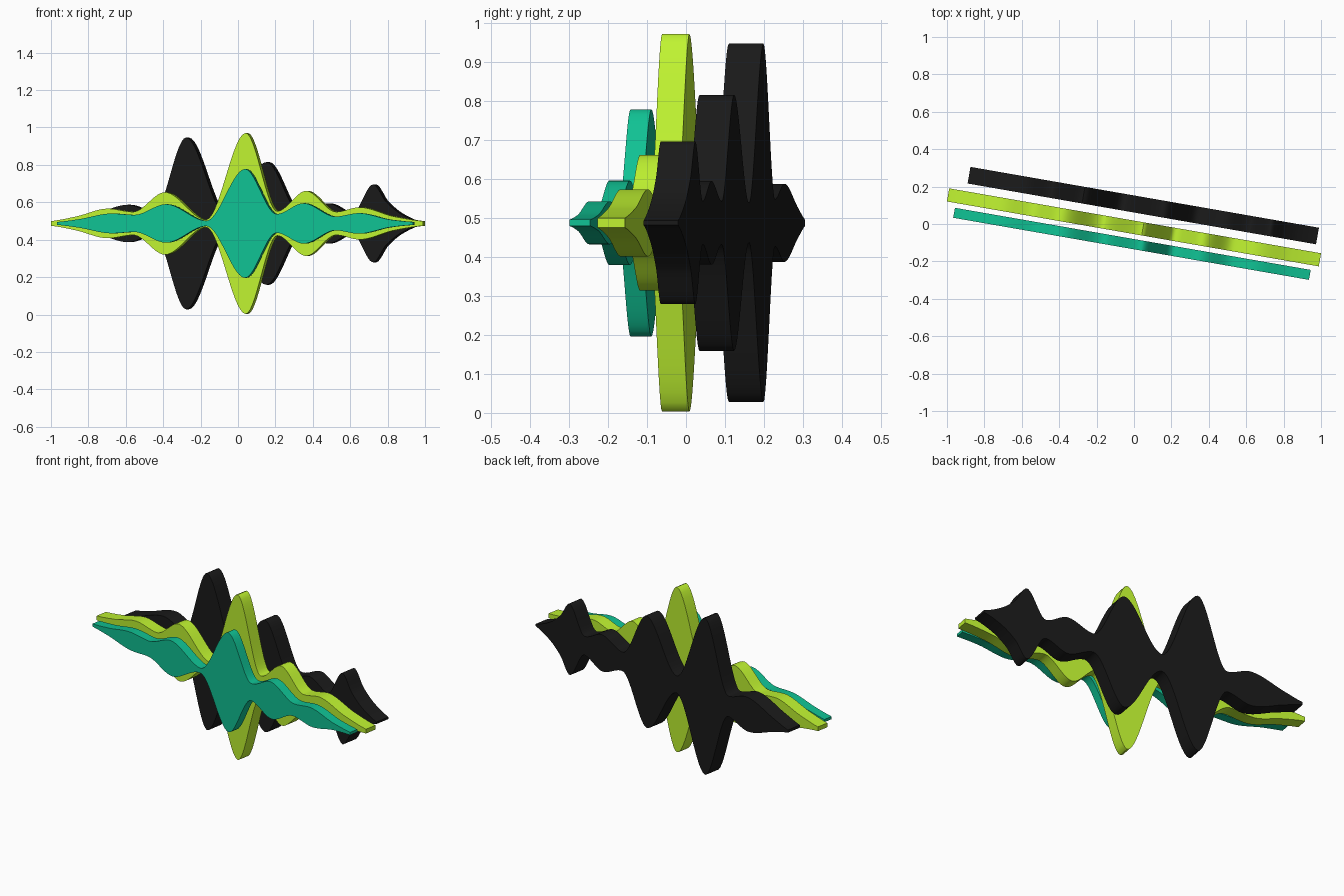
import bpy, bmesh, math

if "Cube" in bpy.data.objects:
    bpy.data.objects.remove(bpy.data.objects["Cube"])

ANGLE = math.radians(-9.9)
MID_Z = 0.487


def smooth_curve(pts, per_span=14):
    """Monotone cubic through (x, half height) points, flat at crests and troughs."""
    n = len(pts)
    d = [(pts[i + 1][1] - pts[i][1]) / (pts[i + 1][0] - pts[i][0]) for i in range(n - 1)]
    m = [d[0] * 0.6]
    for a, b in zip(d, d[1:]):
        m.append(2 * a * b / (a + b) if a * b > 0 else 0.0)
    m.append(d[-1] * 0.6)
    out = []
    for i in range(n - 1):
        (x0, h0), (x1, h1) = pts[i], pts[i + 1]
        w = x1 - x0
        for k in range(per_span):
            t = k / per_span
            h = ((2*t**3 - 3*t**2 + 1) * h0 + (t**3 - 2*t**2 + t) * w * m[i]
                 + (3*t**2 - 2*t**3) * h1 + (t**3 - t**2) * w * m[i + 1])
            out.append((x0 + t * w, h))
    return out + [pts[-1]]


def wave_slab(name, pts, y_at_zero, thickness, color):
    """Upright slab, mirrored top to bottom, turned about z."""
    bm = bmesh.new()
    rings = []
    for x, h in smooth_curve(pts):
        u, t = x / math.cos(ANGLE), thickness / 2
        rings.append([bm.verts.new(c) for c in
                      ((u, -t, -h), (u, t, -h), (u, t, h), (u, -t, h))])
    for a, b in zip(rings, rings[1:]):
        for i in range(4):
            j = (i + 1) % 4
            bm.faces.new((a[i], a[j], b[j], b[i]))
    bm.faces.new(rings[0])
    bm.faces.new(rings[-1])
    bmesh.ops.recalc_face_normals(bm, faces=bm.faces)
    mesh = bpy.data.meshes.new(name)
    bm.to_mesh(mesh)
    bm.free()
    ob = bpy.data.objects.new(name, mesh)
    bpy.context.collection.objects.link(ob)
    ob.location = (0, y_at_zero, MID_Z)
    ob.rotation_euler.z = ANGLE
    mat = bpy.data.materials.new(name + "_color")
    mat.diffuse_color = color
    mat.use_nodes = True
    mat.node_tree.nodes["Principled BSDF"].inputs["Base Color"].default_value = mat.diffuse_color
    mesh.materials.append(mat)
    bpy.ops.object.select_all(action='DESELECT')
    ob.select_set(True)
    bpy.context.view_layer.objects.active = ob
    bpy.ops.object.shade_smooth_by_angle(angle=math.radians(40))


# Front, thin teal wave
wave_slab("front_wave", [
    (-0.962, 0.008), (-0.85, 0.022), (-0.67, 0.053), (-0.55, 0.046), (-0.38, 0.103),
    (-0.165, 0.014), (0.042, 0.291), (0.21, 0.05), (0.355, 0.108), (0.525, 0.037),
    (0.65, 0.055), (0.82, 0.02), (0.94, 0.008)], -0.108, 0.054, (0.005, 0.53, 0.29, 1))

# Middle lime wave
wave_slab("middle_wave", [
    (-0.994, 0.0125), (-0.86, 0.037), (-0.69, 0.079), (-0.555, 0.062), (-0.385, 0.167),
    (-0.165, 0.02), (0.047, 0.484), (0.215, 0.065), (0.37, 0.174), (0.53, 0.062),
    (0.655, 0.086), (0.84, 0.037), (0.994, 0.0125)], -0.018, 0.071, (0.52, 0.89, 0.03, 1))

# Rear, thick black wave
wave_slab("rear_wave", [
    (-0.882, 0.008), (-0.78, 0.038), (-0.58, 0.1), (-0.44, 0.06), (-0.27, 0.459),
    (-0.06, 0.05), (0.16, 0.328), (0.34, 0.055), (0.49, 0.107), (0.62, 0.055),
    (0.73, 0.208), (0.80, 0.115), (0.88, 0.05), (0.981, 0.006)],
    0.107, 0.09, (0.01, 0.01, 0.01, 1))
